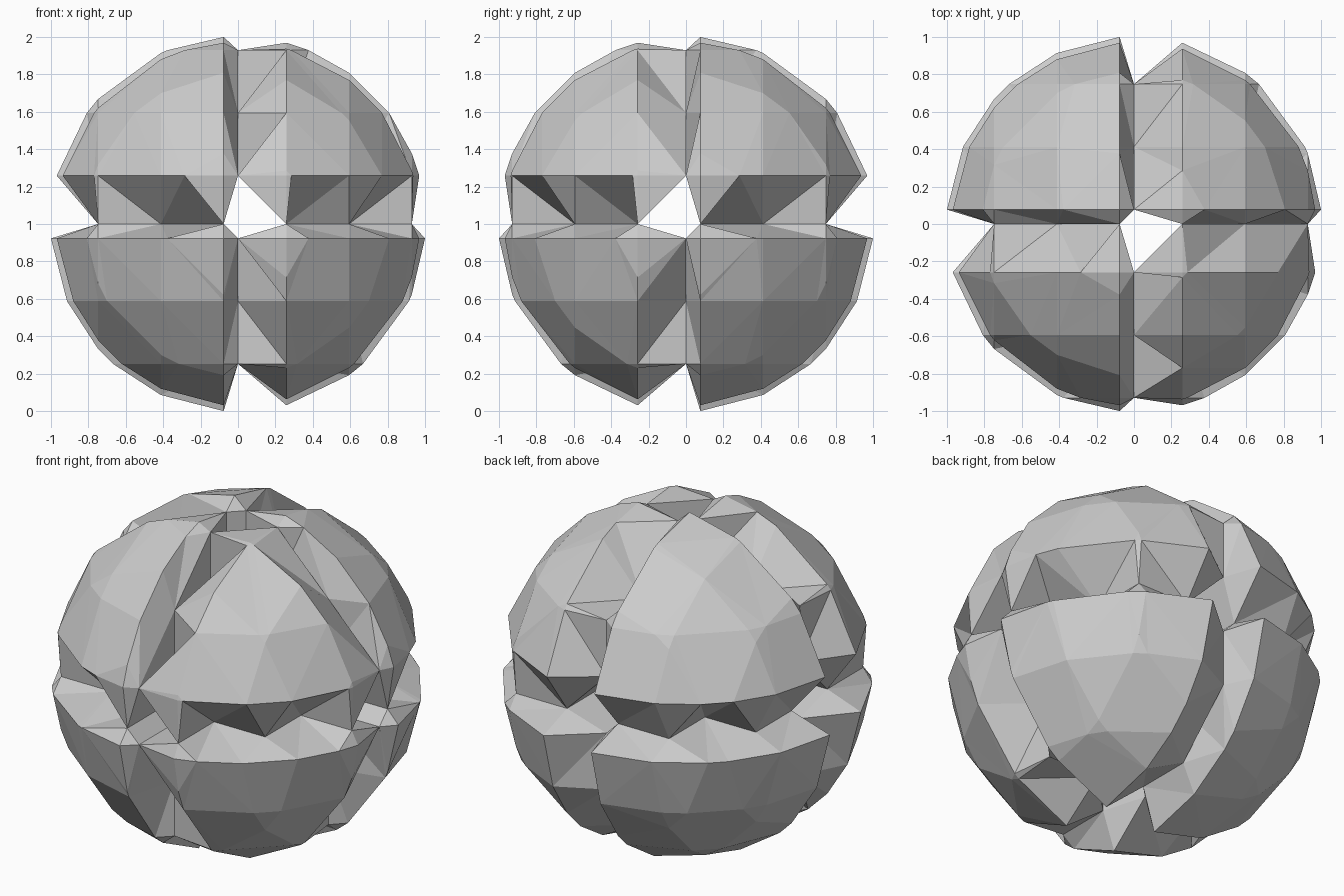
import bpy, bmesh, itertools, math

if "Cube" in bpy.data.objects:
    bpy.data.objects.remove(bpy.data.objects["Cube"])

STEP = 0.3354            # sampling lattice spacing
NEAR = 0.077             # lattice offset either side of the centre planes
FAR = STEP - NEAR
R2 = 1 + 2 * NEAR ** 2   # squared ball radius


def axis(first, before):
    return [-before] + [first + STEP * i for i in range(4)]


WIDE = axis(FAR, NEAR)   # octant side whose first sample is far from the plane
TIGHT = axis(NEAR, FAR)


def inside(p):
    return min(p) > 0 and sum(c * c for c in p) < R2


def crossing(p, q, k):
    """Point where the lattice edge p-q (along axis k) leaves the octant of the ball."""
    a, b = (p, q) if inside(p) else (q, p)
    out = list(a)
    if b[k] < 0:
        out[k] = 0.0
    else:
        out[k] = math.sqrt(R2 - sum(a[j] ** 2 for j in range(3) if j != k))
    return out


def cell_loop(cell, lat):
    """Ordered list of crossed lattice edges (corner, axis) around one cell."""
    def pos(c):
        return [lat[j][c[j]] for j in range(3)]
    links = {}
    for k, side in itertools.product(range(3), (0, 1)):
        u, v = [j for j in range(3) if j != k]
        hits = []
        for a, b in ((u, v), (v, u)):
            for t in (0, 1):
                c = list(cell)
                c[k] += side
                c[b] += t
                d = list(c)
                d[a] += 1
                if inside(pos(c)) != inside(pos(d)):
                    hits.append((tuple(c), a))
        if len(hits) == 2:
            links.setdefault(hits[0], []).append(hits[1])
            links.setdefault(hits[1], []).append(hits[0])
    if not links:
        return []
    loop = [next(iter(links))]
    while True:
        step = [n for n in links[loop[-1]] if n not in loop]
        if not step:
            return loop
        loop.append(step[0])


def segment(name, signs):
    """One eighth of the ball, with stepped, chamfered borders."""
    lat = [WIDE if s == w else TIGHT for s, w in zip(signs, (1, -1, 1))]
    bm = bmesh.new()
    verts = {}
    for cell in itertools.product(range(4), repeat=3):
        loop = cell_loop(cell, lat)
        for c, k in loop:
            if (c, k) not in verts:
                p = [lat[j][c[j]] for j in range(3)]
                q = list(p)
                q[k] = lat[k][c[k] + 1]
                x = crossing(p, q, k)
                verts[c, k] = bm.verts.new((x[0] * signs[0], x[1] * signs[1],
                                            x[2] * signs[2] + 1))
        if len(loop) > 2:
            bm.faces.new([verts[e] for e in loop])
    bmesh.ops.triangulate(bm, faces=bm.faces[:])
    bmesh.ops.recalc_face_normals(bm, faces=bm.faces[:])
    me = bpy.data.meshes.new(name)
    bm.to_mesh(me)
    bm.free()
    bpy.context.collection.objects.link(bpy.data.objects.new(name, me))


# Eight ball segments meeting at the centre planes
for sx, sy, sz in itertools.product((-1, 1), repeat=3):
    segment("ball_segment_%s_%s_%s" % ("right" if sx > 0 else "left",
                                       "back" if sy > 0 else "front",
                                       "top" if sz > 0 else "bottom"), (sx, sy, sz))
